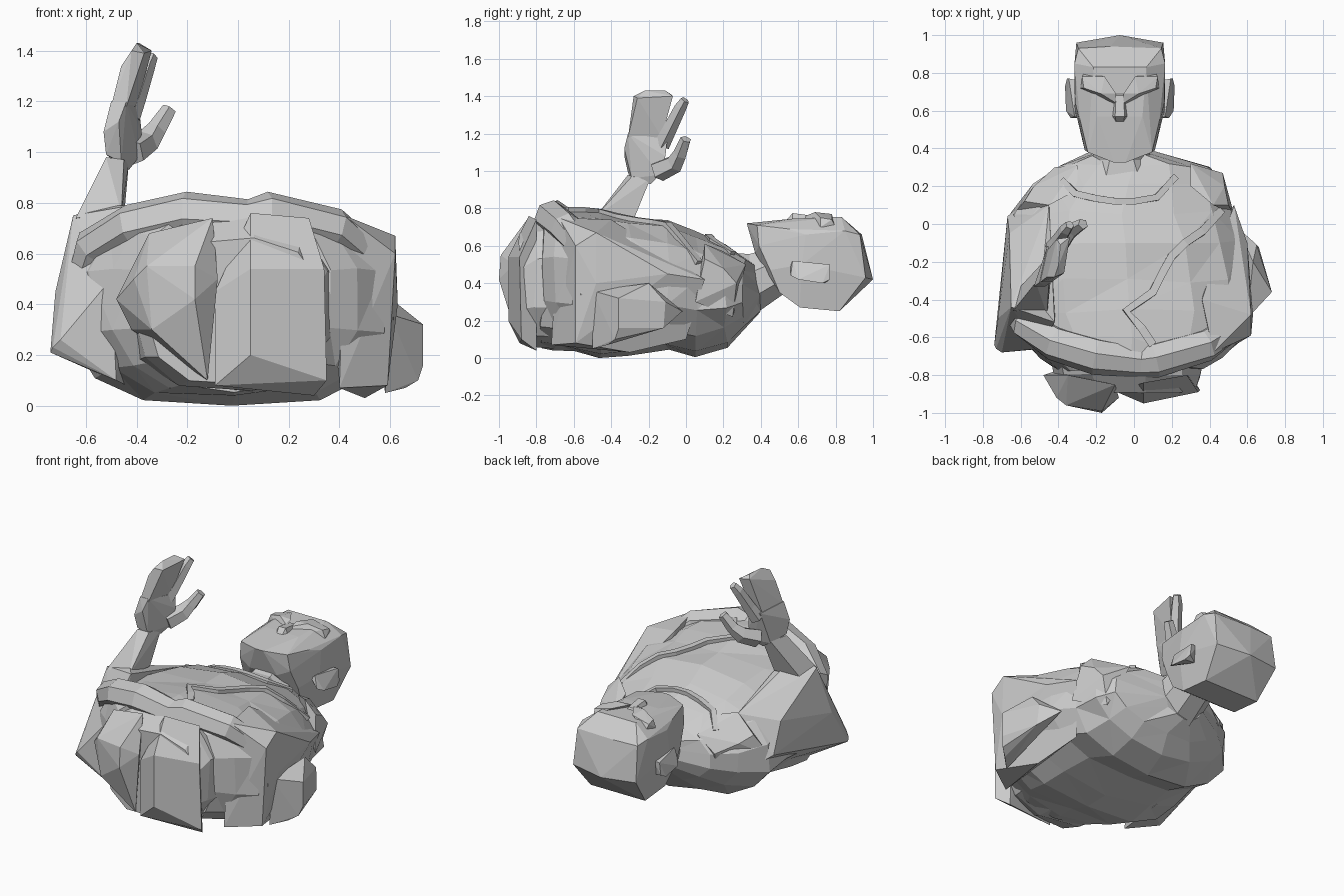
import bpy, bmesh, math, random
from mathutils import Vector
from mathutils.bvhtree import BVHTree
random.seed(4)


def finish(bm, name):
    bmesh.ops.recalc_face_normals(bm, faces=bm.faces)
    me = bpy.data.meshes.new(name)
    bm.to_mesh(me)
    ob = bpy.data.objects.new(name, me)
    bpy.context.collection.objects.link(ob)
    return ob


def hull(name, pts):
    bm = bmesh.new()
    for p in pts:
        bm.verts.new(p)
    r = bmesh.ops.convex_hull(bm, input=bm.verts)
    junk = {g for g in r["geom_interior"] + r["geom_unused"] if isinstance(g, bmesh.types.BMVert)}
    bmesh.ops.delete(bm, geom=list(junk), context='VERTS')
    bmesh.ops.dissolve_limit(bm, angle_limit=0.06, verts=bm.verts, edges=bm.edges)
    return finish(bm, name)


def skin(bm, rings):
    rows = [[bm.verts.new(p) for p in r] for r in rings]
    n = len(rows[0])
    for a, b in zip(rows, rows[1:]):
        for i in range(n):
            j = (i + 1) % n
            bm.faces.new((a[i], a[j], b[j], b[i]))
    bm.faces.new(rows[0])
    bm.faces.new(rows[-1][::-1])


def tube(name, path, radii, sides=6, flat=1.0, up=(0, 0, 1)):
    # swept tube; flat squashes it along the up direction
    path = [Vector(p) for p in path]
    rings = []
    for k, p in enumerate(path):
        t = (path[min(k + 1, len(path) - 1)] - path[max(k - 1, 0)]).normalized()
        s = t.cross(Vector(up)).normalized()
        u = s.cross(t)
        rings.append([p + radii[k] * (s * math.cos(a) + u * flat * math.sin(a))
                      for a in [(i + .5) * math.tau / sides for i in range(sides)]])
    bm = bmesh.new()
    skin(bm, rings)
    return finish(bm, name)


def section(y, x0, x1, z0, z1, e=2.6, n=14, jit=0.0):
    # rounded-box cross-section in the xz plane
    out = []
    for i in range(n):
        a = (i + .5) * math.tau / n
        c, s = math.cos(a), math.sin(a)
        k = 1 + random.uniform(-jit, jit)
        x = math.copysign(abs(c) ** (2 / e), c) * k
        z = math.copysign(abs(s) ** (2 / e), s) * k
        out.append(((x0 + x1) / 2 + x * (x1 - x0) / 2,
                    y + random.uniform(-jit, jit) * .5,
                    max(0, (z0 + z1) / 2 + z * (z1 - z0) / 2)))
    return out


# robed torso lying on its back
stations = [(.39, -.2, .08, .24, .5, 2), (.31, -.40, .40, .15, .54, 2.1), (.21, -.54, .48, .06, .61, 2.1),
            (.06, -.66, .53, .0, .68, 2.2), (-.1, -.67, .58, .04, .73, 2.4), (-.3, -.67, .6, .02, .75, 2.6),
            (-.46, -.66, .61, .0, .77, 2.7), (-.6, -.6, .58, .03, .79, 2.6), (-.7, -.5, .47, .04, .80, 2.6),
            (-.77, -.4, .37, .06, .78, 2.6)]
bm = bmesh.new()
skin(bm, [section(*s, jit=.025) for s in stations])
bmesh.ops.triangulate(bm, faces=[f for f in bm.faces if len(f.verts) == 4 and random.random() < .6])
bmesh.ops.recalc_face_normals(bm, faces=bm.faces)
tree = BVHTree.FromBMesh(bm)
finish(bm, "robed_torso")

# lower robe and its cut end
bm = bmesh.new()
skin(bm, [section(*s, n=11, e=2.6, jit=.03) for s in
          [(-.7, -.44, .38, .05, .76), (-.8, -.42, .36, .06, .74), (-.88, -.36, .33, .08, .66)]])
finish(bm, "lower_robe")
hull("lap_fold_side", [(-.42, -.78, .3), (-.41, -.92, .5), (-.36, -.96, .55), (-.34, -.95, .3), (-.17, -1, .42),
                       (-.17, -.99, .55), (-.08, -.92, .5), (-.12, -.9, .1), (-.35, -.8, .68), (-.1, -.85, .74),
                       (-.48, -.8, .42)])
hull("lap_fold_front", [(-.09, -.89, .08), (.05, -.95, .2), (.05, -.95, .54), (.34, -.89, .54), (.35, -.88, .1),
                        (.3, -.8, .04), (-.09, -.89, .45), (.05, -.84, .76), (.28, -.8, .74)])

# gathered cloth band across the waist
roll = [(-.64, -.46, .45), (-.57, -.53, .62), (-.42, -.63, .7), (-.2, -.7, .745), (.04, -.73, .73),
        (.11, -.72, .75), (.38, -.64, .69), (.52, -.54, .58), (.54, -.53, .35), (.44, -.58, .12)]
tube("waist_band", roll, [.05, .085, .095, .1, .085, .095, .09, .08, .08, .06], sides=7, up=(0, 1, .3))

# raised-arm sleeve, hanging from shoulder to pointed elbow
hull("raised_arm_sleeve", [(-.74, -.64, .21), (-.73, -.66, .23), (-.7, -.68, .26), (-.72, -.5, .45), (-.65, -.44, .75),
                           (-.5, -.42, .79), (-.42, -.52, .79), (-.48, -.66, .1), (-.5, -.66, .5), (-.4, -.3, .06),
                           (-.67, .04, .36), (-.66, -.05, .55), (-.52, .18, .25), (-.63, -.25, .66), (-.45, .1, .6)])
# bent-arm sleeve and hanging cloth
hull("bent_arm_sleeve", [(.62, -.48, .67), (.62, -.59, .6), (.63, -.48, .4), (.59, -.59, .08), (.42, -.68, .75),
                         (.4, -.72, .07), (.41, -.7, .4), (.36, -.4, .74), (.6, -.1, .45), (.53, .1, .42),
                         (.45, .0, .1), (.5, -.3, .03)])
hull("hanging_cloth", [(.73, -.36, .32), (.73, -.36, .16), (.71, -.38, .1), (.66, -.42, .07), (.63, -.2, .4),
                       (.65, -.11, .3), (.66, -.12, .16), (.6, -.5, .36), (.58, -.5, .05), (.55, -.02, .25)])
hull("shoulder_cloth", [(.47, .27, .4), (.3, .32, .5), (.48, .2, .48), (.5, .1, .53), (.42, .1, .61),
                        (.3, .2, .57), (.42, .25, .22), (.53, .05, .3)])
hull("right_shoulder", [(-.42, .3, .4), (-.3, .31, .5), (-.53, .2, .46), (-.58, .12, .5), (-.45, .1, .61),
                        (-.3, .18, .58), (-.4, .24, .2), (-.65, .04, .35)])


# robe folds laid onto the chest
def fold(name, pts, r):
    path = []
    for x, y in pts:
        hit = tree.ray_cast(Vector((x, y, 2)), Vector((0, 0, -1)))[0]
        path.append((x, y, (hit.z if hit else .6) + .008))
    tube(name, path, [r] * len(path), sides=4, flat=.7)


fold("lapel_fold", [(.46, .07), (.36, -.04), (.27, -.1), (.2, -.17), (.15, -.26), (.1, -.36), (-.04, -.46),
                    (.04, -.55), (.1, -.64)], .03)
fold("collar_fold", [(-.38, .23), (-.31, .16), (-.2, .135), (-.1, .12), (0, .12), (.12, .14), (.22, .25)], .025)

# neck
bm = bmesh.new()
skin(bm, [section(*s, n=8, e=2) for s in
          [(.2, -.32, .2, .16, .58), (.34, -.23, .1, .2, .57), (.52, -.22, .08, .33, .62)]])
finish(bm, "neck")

# head, face upward, mirrored about its own midline
CX = -.075


def both(pts):
    return [(CX + s * w, y, z) for w, y, z in pts for s in (-1, 1)]


hull("head", both([(.03, .325, .72), (.17, .38, .71), (.185, .39, .60), (.1, .37, .56), (.21, .55, .69), (.235, .64, .66),
                   (.24, .62, .5), (.24, .85, .68), (.12, .57, .745), (.14, .83, .755), (.22, .93, .66), (.05, .94, .66),
                   (.23, .96, .43), (0, 1, .42), (.2, .82, .25), (.2, .61, .27), (.19, .5, .35), (.2, .45, .47)]))
hull("nose", both([(.025, .57, .775), (.045, .57, .73), (.02, .68, .76), (.03, .7, .73), (.02, .54, .74)]))
for s, side in ((-1, "right"), (1, "left")):
    hull(side + "_brow", [(CX + s * w, y, z) for w, y, z in
                          [(.02, .64, .76), (.02, .69, .775), (.19, .72, .75), (.2, .78, .74), (.21, .72, .70),
                           (.1, .69, .78), (.05, .63, .72), (.19, .8, .7), (.08, .78, .77)]])
    hull(side + "_ear", [(CX + s * w, y, z) for w, y, z in
                         [(.22, .56, .5), (.26, .56, .44), (.285, .6, .42), (.29, .73, .40), (.28, .77, .42),
                          (.27, .77, .5), (.22, .74, .4), (.28, .7, .43), (.24, .57, .52), (.22, .76, .5)]])

# raised forearm and hand
hull("forearm", [(-.64, -.46, .74), (-.46, -.48, .76), (-.45, -.28, .74), (-.6, -.33, .72),
                 (-.52, -.31, .98), (-.45, -.29, .97), (-.43, -.19, .96), (-.48, -.2, .97)])
hull("palm", [(-.52, -.31, .99), (-.46, -.29, .96), (-.43, -.19, .93), (-.48, -.2, .96), (-.53, -.33, 1.08),
              (-.47, -.33, 1.12), (-.39, -.14, .98), (-.38, -.11, 1.08), (-.5, -.31, 1.2), (-.44, -.31, 1.2),
              (-.39, -.1, 1.17), (-.46, -.12, 1.18)])
hull("joined_fingers", [(-.5, -.31, 1.18), (-.44, -.31, 1.18), (-.4, -.13, 1.18), (-.46, -.14, 1.18),
                        (-.46, -.28, 1.34), (-.42, -.28, 1.4), (-.37, -.26, 1.39), (-.4, -.22, 1.43),
                        (-.39, -.11, 1.43), (-.34, -.07, 1.4), (-.41, -.08, 1.41)])
tube("index_finger", [(-.43, -.13, 1.14), (-.4, -.09, 1.22), (-.36, -.03, 1.34), (-.34, -.005, 1.38)],
     [.045, .04, .034, .025], sides=5)
tube("thumb", [(-.42, -.15, 1.0), (-.36, -.06, 1.04), (-.32, -.03, 1.09), (-.27, .0, 1.17)],
     [.06, .052, .04, .03], sides=5)
